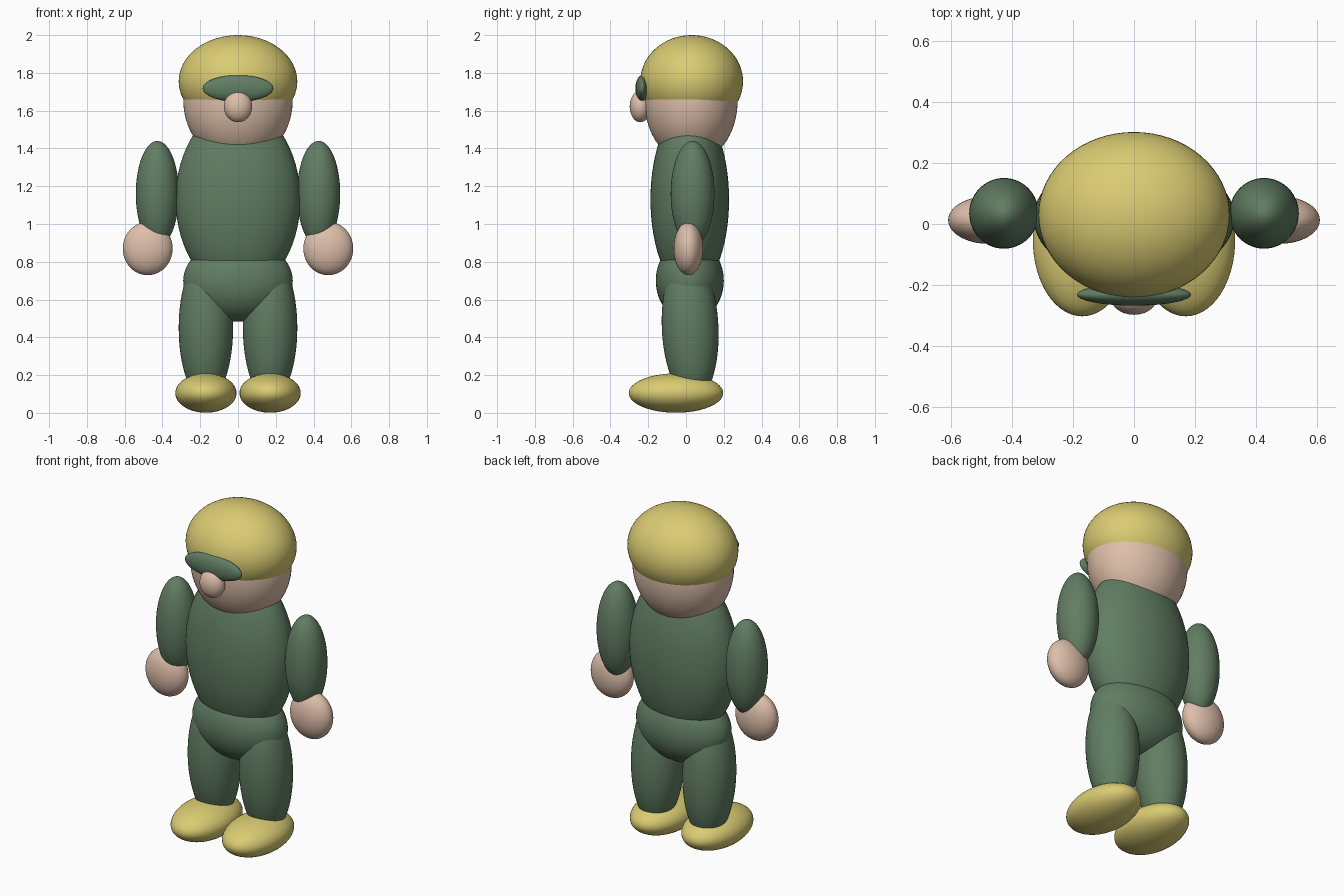
import bpy
import math

if "Cube" in bpy.data.objects:
    bpy.data.objects.remove(bpy.data.objects["Cube"])


def colour(name, rgb):
    m = bpy.data.materials.new(name)
    m.diffuse_color = (*rgb, 1.0)
    m.use_nodes = True
    m.node_tree.nodes["Principled BSDF"].inputs["Base Color"].default_value = m.diffuse_color
    return m


yellow = colour("yellow", (0.70, 0.60, 0.17))
skin = colour("skin", (0.73, 0.52, 0.40))
green = colour("green", (0.12, 0.205, 0.125))


def ellipsoid(name, centre, radii, mat, tilt=0.0):
    """Smooth ellipsoid, optionally tilted about the x axis (degrees)."""
    bpy.ops.mesh.primitive_uv_sphere_add(segments=64, ring_count=32, location=centre,
                                         rotation=(math.radians(tilt), 0, 0))
    ob = bpy.context.object
    ob.name = name
    ob.scale = radii
    bpy.ops.object.transform_apply(location=False, rotation=True, scale=True)
    bpy.ops.object.shade_smooth()
    ob.data.materials.append(mat)
    return ob


# Head with cap, visor and nose
ellipsoid("head", (0, 0.027, 1.65), (0.289, 0.246, 0.325), skin)
ellipsoid("cap", (0, 0.03, 1.755), (0.314, 0.272, 0.245), yellow)
ellipsoid("visor", (0, -0.232, 1.718), (0.187, 0.036, 0.07), green)
ellipsoid("nose", (0, -0.242, 1.622), (0.075, 0.056, 0.083), skin)

# Body
ellipsoid("torso", (0, 0.02, 1.13), (0.33, 0.208, 0.49), green)
ellipsoid("hips", (0, 0.02, 0.70), (0.29, 0.18, 0.216), green)

# Limbs, one of each per side
for side, s in (("left", -1), ("right", 1)):
    ellipsoid(side + "_arm", (s * 0.427, 0.035, 1.16), (0.114, 0.116, 0.28), green)
    ellipsoid(side + "_hand", (s * 0.478, 0.013, 0.87), (0.132, 0.078, 0.141), skin)
    ellipsoid(side + "_leg", (s * 0.17, 0.022, 0.45), (0.144, 0.15, 0.385), green, 2.5)
    ellipsoid(side + "_foot", (s * 0.17, -0.053, 0.105), (0.162, 0.25, 0.104), yellow)
